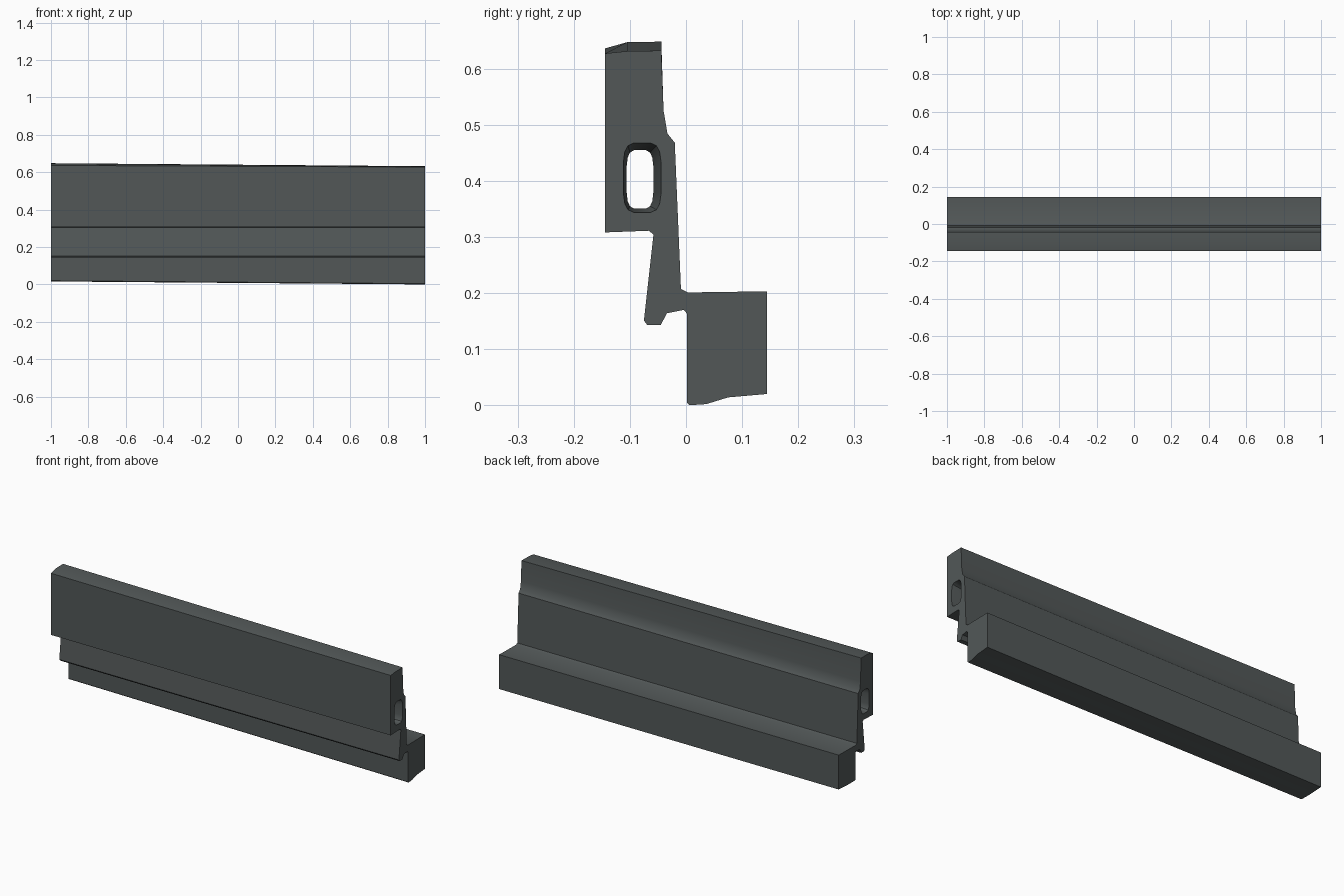
import bpy, bmesh, math

if "Cube" in bpy.data.objects:
    bpy.data.objects.remove(bpy.data.objects["Cube"])

# single dark slate colour
slate = bpy.data.materials.new("dark_slate_grey")
slate.diffuse_color = (0.085, 0.097, 0.097, 1)
slate.use_nodes = True
slate.node_tree.nodes["Principled BSDF"].inputs["Base Color"].default_value = slate.diffuse_color


def outline(left):
    """Cross-section (y, z); the left end sits slightly higher at top and foot."""
    top, front_top = (0.648, 0.636) if left else (0.632, 0.627)
    foot = 0.016 if left else 0.0
    return [
        # lower ledge
        (0.006, foot), (0.036, max(foot, 0.002)), (0.075, max(foot, 0.014)),
        (0.144, 0.020), (0.144, 0.203), (0.003, 0.201), (-0.009, 0.207),
        # back of web and upper board
        (-0.020, 0.468), (-0.033, 0.484), (-0.040, 0.525), (-0.044, top),
        (-0.105, top - 0.001), (-0.144, front_top),
        # front board underside, web and its drip lip
        (-0.144, 0.308), (-0.066, 0.311), (-0.058, 0.304),
        (-0.075, 0.151), (-0.069, 0.143), (-0.045, 0.143),
        (-0.034, 0.164), (-0.004, 0.170), (0.002, 0.163), (0.002, foot + 0.004),
    ]


def channel(y0, y1, z0, z1):
    """Rounded, slightly barrel-shaped hollow."""
    cy, cz, hy, hz = (y0 + y1) / 2, (z0 + z1) / 2, (y1 - y0) / 2, (z1 - z0) / 2
    pts = []
    for i in range(16):
        a = 2 * math.pi * (i + 0.5) / 16
        c, s = math.cos(a), math.sin(a)
        pts.append((cy + hy * math.copysign(abs(c) ** 0.5, c),
                    cz + hz * math.copysign(abs(s) ** 0.5, s)))
    return pts


bm = bmesh.new()


def ring(x, pts):
    return [bm.verts.new((x, y, z)) for y, z in pts]


def skin(a, b):
    n = len(a)
    for i in range(n):
        j = (i + 1) % n
        bm.faces.new((a[i], a[j], b[j], b[i]))


# extruded outside walls
outer = [ring(-1, outline(True)), ring(1, outline(False))]
skin(*outer)

# hollow channel running right through, flared at both mouths
mouth = channel(-0.112, -0.044, 0.343, 0.468)
bore = channel(-0.106, -0.058, 0.350, 0.455)
inner = [ring(-1, mouth), ring(-0.93, bore), ring(0.93, bore), ring(1, mouth)]
for a, b in zip(inner, inner[1:]):
    skin(a, b)

# end caps with the channel opening left out
for loop, hole in ((outer[0], inner[0]), (outer[1], inner[3])):
    edges = [bm.edges.get((r[i - 1], r[i])) for r in (loop, hole) for i in range(len(r))]
    bmesh.ops.triangle_fill(bm, edges=edges, use_beauty=True)

bmesh.ops.recalc_face_normals(bm, faces=bm.faces)
mesh = bpy.data.meshes.new("stepped_rail")
bm.to_mesh(mesh)
bm.free()
mesh.materials.append(slate)

rail = bpy.data.objects.new("stepped_rail", mesh)
bpy.context.collection.objects.link(rail)
bpy.context.view_layer.objects.active = rail
rail.select_set(True)
bpy.ops.object.shade_smooth_by_angle(angle=math.radians(30))
